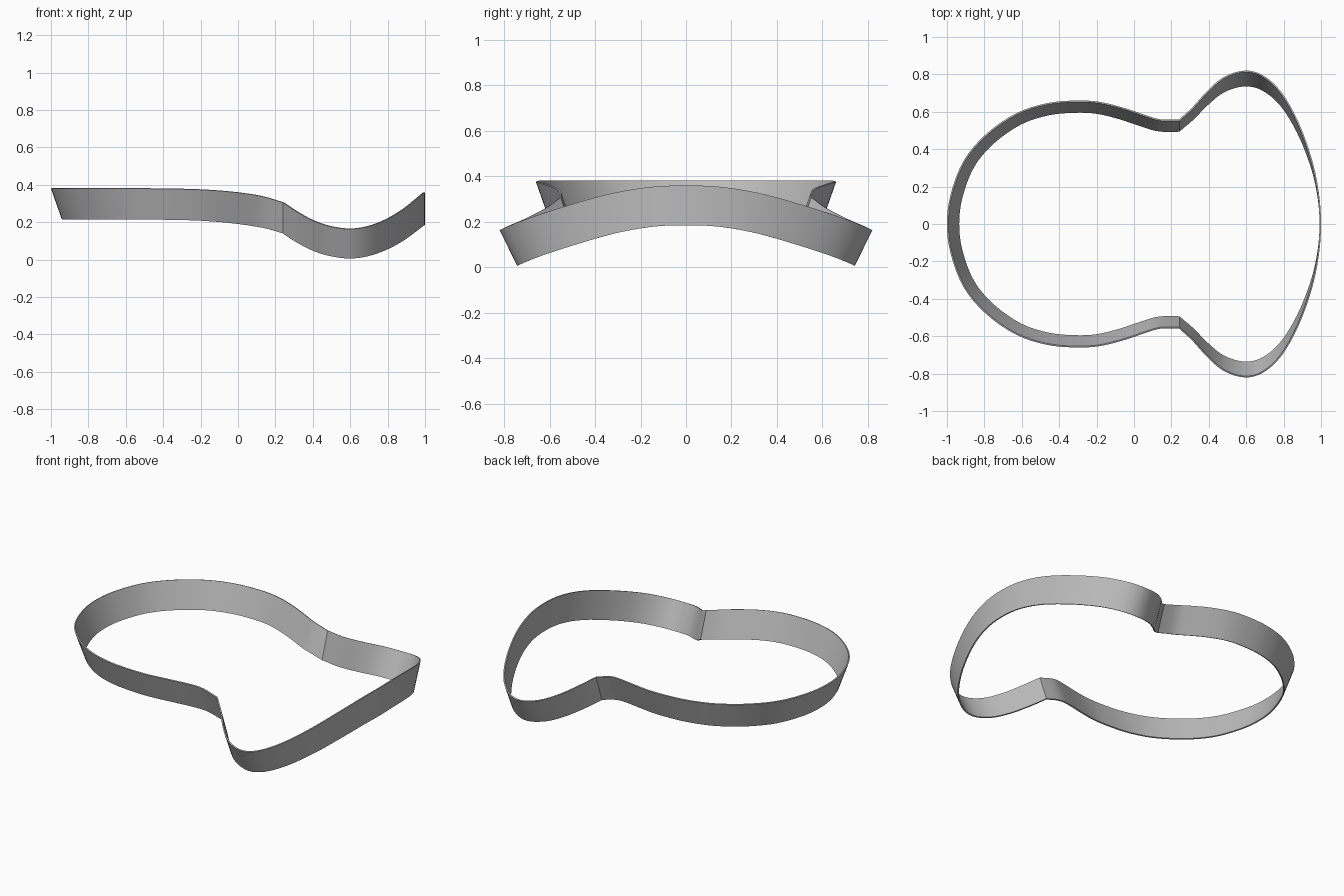
import bpy
import bmesh
from mathutils import Vector

cube = bpy.data.objects.get("Cube")
if cube:
    bpy.data.objects.remove(cube, do_unlink=True)

STEPS = 4           # samples per curve segment
WALL_HEIGHT = 0.175
WALL_THICKNESS = 0.008

# Upper rim of one half: broad rounded end up to the crease
BROAD_END = [
    (-1, 0, .38), (-.98, .16, .38), (-.91, .34, .38), (-.79, .482, .38),
    (-.63, .592, .38), (-.47, .645, .379), (-.32, .66, .377),
    (-.19, .654, .373), (-.06, .623, .364), (.06, .583, .35),
    (.14, .56, .335), (.24, .558, .305),
]
# Upper rim of one half: arched lobe from the crease to the tip
LOBE_END = [
    (.24, .558, .305), (.31, .622, .258), (.39, .71, .213),
    (.48, .786, .18), (.59, .82, .163), (.69, .795, .175),
    (.79, .703, .212), (.88, .543, .265), (.95, .35, .32),
    (.988, .17, .352), (1, 0, .36),
]


def mirrored(p):
    return Vector((p.x, -p.y, p.z))


def smooth_path(points, mirror_start):
    """Catmull-Rom curve that crosses the mirror line squarely at one end."""
    pts = [Vector(p) for p in points]
    if mirror_start:
        pts = [mirrored(pts[1])] + pts + [2 * pts[-1] - pts[-2]]
    else:
        pts = [2 * pts[0] - pts[1]] + pts + [mirrored(pts[-2])]
    path = []
    for a, b, c, d in zip(pts, pts[1:], pts[2:], pts[3:]):
        for i in range(STEPS):
            t = i / STEPS
            path.append(b + (c - a) * t / 2
                        + (a - b * 2.5 + c * 2 - d / 2) * t ** 2
                        + (b * 3 - a - c * 3 + d) * t ** 3 / 2)
    path.append(pts[-2])
    return path


def broad_lower_edge(path):
    """Lean the wall inward, square to the rim."""
    lower = []
    for i, p in enumerate(path):
        before = path[i - 1] if i else mirrored(path[1])
        after = path[min(i + 1, len(path) - 1)]
        along = after - before
        inward = Vector((along.y, -along.x, 0)).normalized()
        if i == len(path) - 1:
            inward = Vector((0, -1, 0))
        lower.append(p + inward * .058 - Vector((0, 0, .165)))
    return lower


def lobe_lower_edge(path):
    """Drop the wall at right angles to the arch across the lobe."""
    return [p - Vector((0, .6 * p.y, 1)).normalized() * WALL_HEIGHT for p in path]


# Join both halves of the rim into one strip
broad = smooth_path(BROAD_END, True)
lobe = smooth_path(LOBE_END, False)
upper = broad + lobe[1:]
lower = broad_lower_edge(broad) + lobe_lower_edge(lobe)[1:]

bm = bmesh.new()
tops = [bm.verts.new(p) for p in upper]
bottoms = [bm.verts.new(p) for p in lower]
for i in range(len(tops) - 1):
    bm.faces.new((tops[i], tops[i + 1], bottoms[i + 1], bottoms[i]))
mesh = bpy.data.meshes.new("curved_band")
bm.to_mesh(mesh)
bm.free()

band = bpy.data.objects.new("curved_band", mesh)
bpy.context.collection.objects.link(band)
bpy.ops.object.select_all(action='DESELECT')
band.select_set(True)
bpy.context.view_layer.objects.active = band

# Second half and wall thickness
mirror = band.modifiers.new("mirror", 'MIRROR')
mirror.use_axis = (False, True, False)
mirror.merge_threshold = 0.001
shell = band.modifiers.new("wall", 'SOLIDIFY')
shell.thickness = WALL_THICKNESS
shell.offset = -1
for name in ("mirror", "wall"):
    bpy.ops.object.modifier_apply(modifier=name)

# Faces must point out of the closed wall
bm = bmesh.new()
bm.from_mesh(mesh)
bmesh.ops.recalc_face_normals(bm, faces=bm.faces)
bm.to_mesh(mesh)
bm.free()

# Plain grey finish
grey = bpy.data.materials.new("light_grey")
grey.use_nodes = True
colour = (.5, .5, .5, 1)
grey.diffuse_color = colour
grey.node_tree.nodes["Principled BSDF"].inputs["Base Color"].default_value = colour
mesh.materials.append(grey)
bpy.ops.object.shade_smooth_by_angle(angle=.45)
